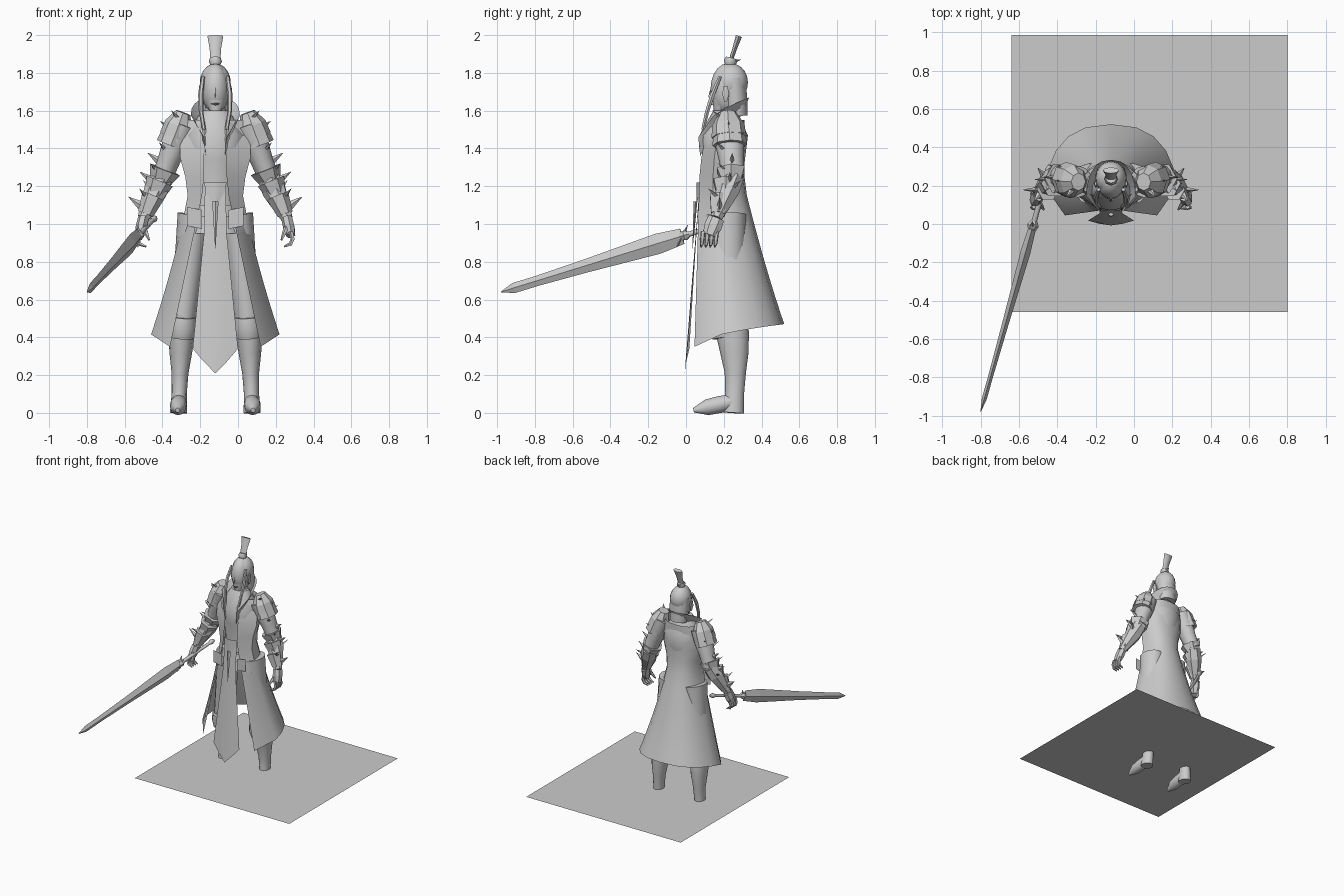
import bpy, bmesh, math
from mathutils import Vector

cube = bpy.data.objects.get("Cube")
if cube:
    bpy.data.objects.remove(cube)

colour = (0.6, 0.6, 0.6, 1)
grey = bpy.data.materials.new("plain_grey")
grey.use_nodes = True
grey.diffuse_color = colour
grey.node_tree.nodes["Principled BSDF"].inputs["Base Color"].default_value = colour

BODY_X = -0.12
FRONT, UP = Vector((0, 1, 0)), Vector((0, 0, 1))


def finish(name, mesh_builder, smooth_angle):
    """Turn a bmesh into a named, shaded object."""
    bmesh.ops.remove_doubles(mesh_builder, verts=mesh_builder.verts, dist=0.0002)
    bmesh.ops.recalc_face_normals(mesh_builder, faces=mesh_builder.faces)
    mesh = bpy.data.meshes.new(name)
    mesh_builder.to_mesh(mesh)
    mesh_builder.free()
    mesh.materials.append(grey)
    if smooth_angle:
        mesh.shade_smooth()
        mesh.set_sharp_from_angle(angle=math.radians(smooth_angle))
    part = bpy.data.objects.new(name, mesh)
    bpy.context.collection.objects.link(part)


def loft(name, rings, closed=False, smooth_angle=45):
    """Skin a list of equal-length point rings; closed rings get end caps."""
    builder = bmesh.new()
    rows = [[builder.verts.new(point) for point in ring] for ring in rings]
    count = len(rows[0])
    for lower, upper in zip(rows, rows[1:]):
        for i in range(count if closed else count - 1):
            j = (i + 1) % count
            builder.faces.new((lower[i], lower[j], upper[j], upper[i]))
    if closed:
        builder.faces.new(rows[0])
        builder.faces.new(rows[-1])
    finish(name, builder, smooth_angle)


def limb(name, start, end, widths, depth=1.0, side=1, corners=12, smooth_angle=45, bend=(0, 0, 0)):
    """Elliptic tube from start to end with evenly spaced widths; x is measured from the body axis."""
    start, end, bend = Vector(start), Vector(end), Vector(bend)
    centres = []
    for i in range(len(widths)):
        t = i / (len(widths) - 1)
        centre = start.lerp(end, t) + bend * math.sin(math.pi * t)
        centres.append(Vector((BODY_X + side * centre.x, centre.y, centre.z)))
    rings = []
    for i, (centre, width) in enumerate(zip(centres, widths)):
        along = (centres[min(i + 1, len(centres) - 1)] - centres[max(i - 1, 0)]).normalized()
        reference = UP if abs(along.y) > abs(along.z) else FRONT
        across = reference.cross(along).normalized() * width
        through = along.cross(across) * depth
        turns = [math.tau * k / corners for k in range(corners)]
        rings.append([centre + across * math.cos(turn) + through * math.sin(turn) for turn in turns])
    loft(name, rings, closed=True, smooth_angle=smooth_angle)


def spike(name, base, tip, width=0.035, side=1):
    limb(name, base, tip, (width, 0.001), depth=0.6, side=side, corners=4, smooth_angle=0)


def ball(name, centre, radii):
    builder = bmesh.new()
    bmesh.ops.create_uvsphere(builder, u_segments=16, v_segments=10, radius=1)
    bmesh.ops.scale(builder, vec=radii, verts=builder.verts)
    bmesh.ops.translate(builder, vec=Vector(centre) + Vector((BODY_X, 0, 0)), verts=builder.verts)
    finish(name, builder, 45)


def cloth_ring(z, gap, width, front, back, rise):
    """Half-round cross-section open at the front, rising toward the back."""
    half = [(gap, 0)]
    for k in range(6):
        turn = math.pi * k / 10
        half.append((width * math.cos(turn) ** 0.8, 0.3 + 0.7 * math.sin(turn)))
    outline = half + [(-x, y) for x, y in reversed(half[:-1])]
    return [(BODY_X + x, front + y * (back - front), z + rise * math.sqrt(y)) for x, y in outline]


def plate(name, outline, depth_rule):
    """Thin plate from a right-hand outline of (x, z), mirrored over the body axis."""
    loft(name, [[(BODY_X + x * k, depth_rule(x * k, z), z) for k in (-1, -0.5, 0, 0.5, 1)] for x, z in outline])


# Ground sheet, through which the feet show
loft("ground_sheet", [[(x, y, 0.11) for x in (-0.64, 0.8)] for y in (-0.46, 0.985)])

# Long coat: flares below the waist, swells at the shoulders
coat_rings = []
for step in range(13):
    height = 0.35 + step * 0.1
    flare = max(0, (1.2 - height) / 0.85)
    chest = max(0, (height - 1.2) / 0.4)
    coat_rings.append(cloth_ring(height, gap=0.06 + 0.18 * flare, width=0.14 + 0.2 * flare ** 1.2 + 0.05 * math.sin(chest * math.pi),
                                 front=0.07 - 0.025 * flare + 0.08 * chest ** 2, back=0.31 + 0.21 * flare, rise=0.12 * flare ** 2))
loft("long_coat", coat_rings)

# Standing collar, spreading outward as it rises
loft("collar", [cloth_ring(1.36 + 0.1 * t, gap=0.05 + 0.01 * t, width=0.07 + 0.06 * t, front=0.075 - 0.01 * t,
                           back=0.29 + 0.045 * t, rise=0.21) for t in (0, 0.5, 1)])

# Torso, neck and belt
limb("torso", (0, 0.2, 0.95), (0, 0.2, 1.6), (0.15, 0.12, 0.12, 0.14, 0.16, 0.07), depth=0.8, corners=16)
limb("neck", (0, 0.22, 1.5), (0, 0.24, 1.68), (0.06, 0.05))
limb("belt", (0, 0.2, 1.04), (0, 0.2, 1.1), (0.15, 0.14), depth=0.9, corners=16)

# Front tabard, beast buckle, hanging cord and back leaf
plate("tabard", [(0.055, 1.2), (0.06, 0.95), (0.12, 0.34), (0.06, 0.27), (0.001, 0.21)],
      lambda x, z: 0.08 * (z - 0.3) + x * x)
plate("beast_buckle", [(0.06, 1.22), (0.05, 1.17), (0.02, 1.12)], lambda x, z: 0.055 + 0.3 * abs(x))
plate("back_leaf", [(0.002, 1.12), (0.025, 0.95), (0.001, 0.77)], lambda x, z: 0.65 - 0.3 * z)
spike("cord", (0, 0.05, 1.12), (0, 0.035, 0.87), 0.017)

# Head and face
ball("head", (0, 0.22, 1.715), (0.073, 0.09, 0.135))
limb("jaw", (0, 0.17, 1.585), (0, 0.19, 1.67), (0.025, 0.06), depth=0.9)
spike("nose", (0, 0.14, 1.73), (0, 0.118, 1.67), 0.012)
limb("mouth", (-0.02, 0.14, 1.635), (0.02, 0.14, 1.635), (0.004, 0.007, 0.004), corners=6, bend=(0, -0.02, 0))

# Hair with a tied topknot leaning back
ball("hair_cap", (0, 0.24, 1.75), (0.081, 0.088, 0.1))
limb("hair_back", (0, 0.27, 1.57), (0, 0.25, 1.77), (0.07, 0.08, 0.08), depth=0.8)
limb("hair_tie", (0, 0.23, 1.84), (0, 0.24, 1.88), (0.025, 0.035, 0.028), corners=8)
limb("topknot", (0, 0.235, 1.86), (0, 0.28, 1.995), (0.027, 0.03, 0.042), depth=0.4, corners=8)
spike("tie_tail", (0, 0.25, 1.86), (0, 0.29, 1.87), 0.02)

# Arm joints, shared by sleeves, armour and spikes
shoulder, elbow, wrist = Vector((0.17, 0.22, 1.53)), Vector((0.28, 0.25, 1.25)), Vector((0.38, 0.16, 1.03))

for label, side in (("left", 1), ("right", -1)):
    # Legs, boots and feet
    limb(label + "_thigh", (0.11, 0.21, 1.05), (0.175, 0.23, 0.48), (0.09, 0.08, 0.075, 0.07), depth=1.2, side=side)
    limb(label + "_boot", (0.175, 0.23, 0.53), (0.195, 0.25, 0), (0.07, 0.07, 0.06, 0.045, 0.04, 0.045),
         depth=1.25, side=side, bend=(0, 0.02, 0))
    limb(label + "_knee_guard", (0.177, 0.225, 0.4), (0.17, 0.21, 0.51), (0.07, 0.08, 0.072), depth=1.2, side=side)
    limb(label + "_foot", (0.193, 0.25, 0.06), (0.2, 0.04, 0.014), (0.04, 0.045, 0.042, 0.012), side=side)

    # Hip flap beside the belt
    loft(label + "_hip_flap", [[(BODY_X + side * x, 0.06, z + 0.2 * x) for x in (0.07, 0.15)] for z in (1.06, 0.96)])

    # Side hair
    limb(label + "_ear", (0.08, 0.21, 1.73), (0.075, 0.21, 1.65), (0.006, 0.012, 0.005), depth=1.8, side=side, corners=6)
    limb(label + "_temple_lock", (0.065, 0.18, 1.78), (0.06, 0.09, 1.5), (0.01, 0.014, 0.012, 0.01),
         side=side, corners=6, bend=(0.016, -0.01, 0))
    spike(label + "_lock_end", (0.06, 0.09, 1.5), (0.055, 0.07, 1.4), 0.01, side)

    # Sleeves and forearms
    limb(label + "_upper_arm", shoulder, elbow, (0.075, 0.072, 0.06, 0.055), depth=1.1, side=side)
    limb(label + "_forearm", elbow, wrist, (0.06, 0.066, 0.05, 0.032), side=side, corners=7, smooth_angle=0)

    # Pauldrons and flared cuffs
    for layer in range(2):
        top = shoulder.lerp(elbow, 0.25 * layer) + UP * 0.06
        limb(f"{label}_pauldron_{layer + 1}", top, shoulder.lerp(elbow, 0.25 + 0.15 * layer) + Vector((0.02, 0, 0)),
             (0.04, 0.075, 0.08), depth=1.15, side=side, corners=8, smooth_angle=0)
    for layer, (t, width) in enumerate(((0.1, 0.085), (0.45, 0.075), (0.9, 0.06))):
        low = elbow.lerp(wrist, t)
        limb(f"{label}_cuff_{layer + 1}", low, low.lerp(shoulder, 0.2), (width * 0.7, width),
             side=side, corners=6, smooth_angle=0)

    # Armour spikes, fanned around each bone
    for bone, (upper, lower) in {"shoulder": (shoulder, elbow), "forearm": (elbow, wrist)}.items():
        for k in range(5):
            base = upper.lerp(lower, k / 5)
            fan = (k % 3 - 1) * 0.9
            tip = base + Vector((math.cos(fan), math.sin(fan), 0.7)) * 0.1
            spike(f"{label}_{bone}_spike_{k + 1}", base, tip, side=side)

    # Hands with curled fingers
    limb(label + "_palm", wrist, (0.4, 0.125, 0.94), (0.03, 0.032, 0.025), depth=1.5, side=side, corners=7, smooth_angle=0)
    for finger in range(4):
        y = 0.09 + 0.024 * finger
        limb(f"{label}_finger_{finger + 1}", (0.4, y, 0.96), (0.365, y - 0.01, 0.88), (0.013, 0.012, 0.011, 0.005),
             side=side, corners=5, bend=(0.025, 0, -0.015))
    limb(label + "_thumb", (0.385, 0.125, 1), (0.35, 0.075, 0.915), (0.014, 0.013, 0.005), side=side, corners=5)

# Sword, every part lying on the line from guard to tip
guard, tip = Vector((-0.41, -0.02, 0.935)), Vector((-0.68, -0.98, 0.64))
limb("sword_grip", guard.lerp(tip, -0.3), guard, (0.012, 0.013, 0.015), corners=8)
limb("sword_pommel", guard.lerp(tip, -0.34), guard.lerp(tip, -0.29), (0.01, 0.02, 0.012), corners=8)
limb("sword_collar", guard.lerp(tip, -0.04), guard.lerp(tip, 0.01), (0.015, 0.03, 0.022), corners=6, smooth_angle=0)
limb("sword_blade", guard, guard.lerp(tip, 0.93), (0.02, 0.026, 0.023, 0.02, 0.017, 0.015, 0.013, 0.013),
     depth=2.1, corners=4, smooth_angle=0)
limb("sword_point", guard.lerp(tip, 0.93), tip, (0.013, 0.001), depth=2.1, corners=4, smooth_angle=0)
for label, way in (("upper", 1), ("lower", -1)):
    horn = guard + UP * way * 0.06 + FRONT * 0.03 * way
    spike(label + "_guard_horn", guard, horn, 0.022)
